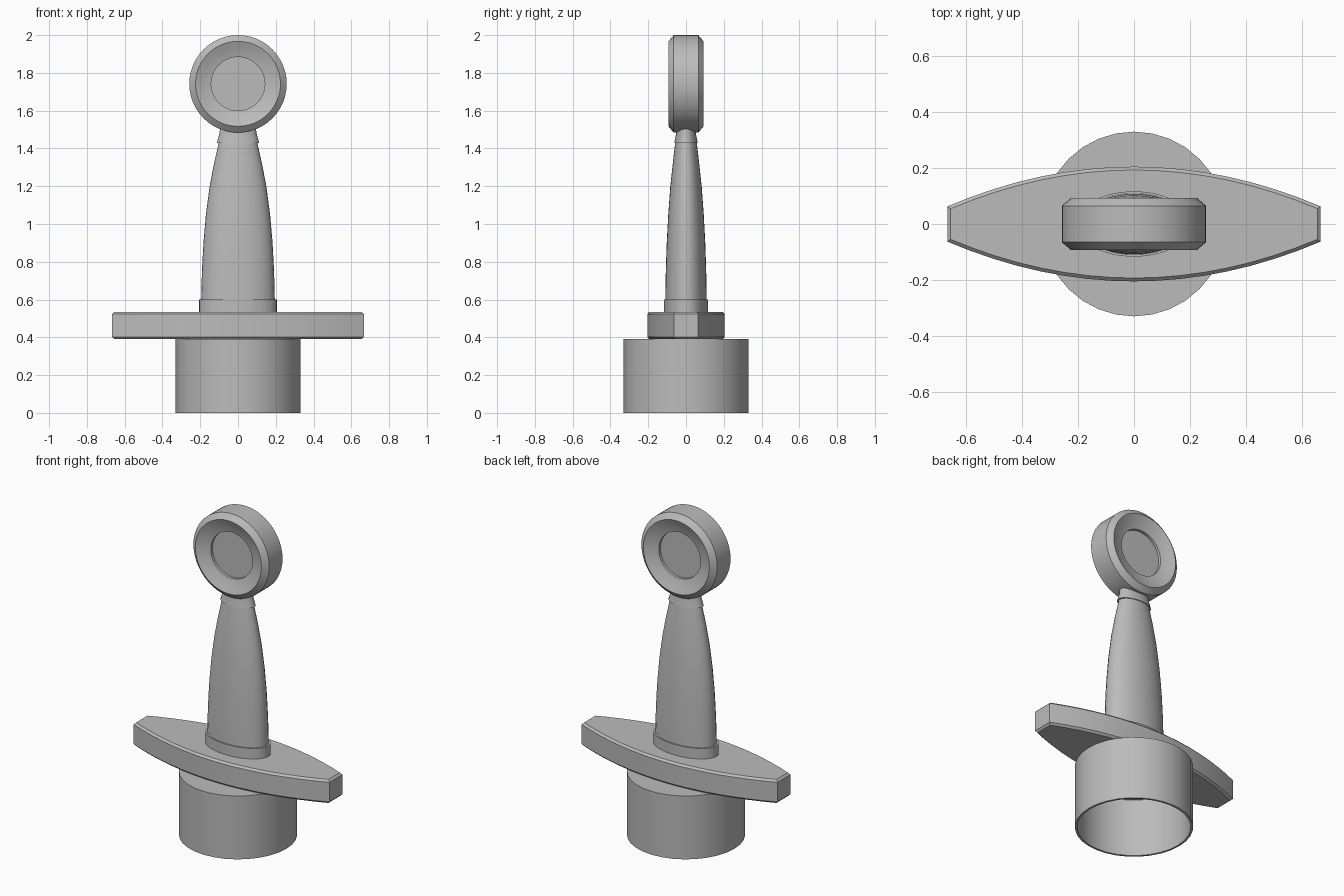
import bpy, bmesh, math

cube = bpy.data.objects.get("Cube")
if cube:
    bpy.data.objects.remove(cube, do_unlink=True)

grey = bpy.data.materials.new("plain grey")
grey.use_nodes = True
COLOUR = (0.5, 0.5, 0.5, 1)
grey.diffuse_color = COLOUR
grey.node_tree.nodes["Principled BSDF"].inputs["Base Color"].default_value = COLOUR


def finish(name, bm, angle=28):
    bmesh.ops.recalc_face_normals(bm, faces=bm.faces)
    mesh = bpy.data.meshes.new(name)
    bm.to_mesh(mesh)
    bm.free()
    mesh.materials.append(grey)
    obj = bpy.data.objects.new(name, mesh)
    bpy.context.collection.objects.link(obj)
    bpy.ops.object.select_all(action='DESELECT')
    obj.select_set(True)
    bpy.context.view_layer.objects.active = obj
    bpy.ops.object.shade_smooth_by_angle(angle=math.radians(angle))
    return obj


def loft(name, rings, sides):
    """Join elliptical rings (half width x, half width y, z), capping both ends."""
    bm = bmesh.new()
    loops = []
    for rx, ry, z in rings:
        angles = [2 * math.pi * i / sides for i in range(sides)]
        loops.append([bm.verts.new((rx * math.cos(a), ry * math.sin(a), z)) for a in angles])
    for low, high in zip(loops, loops[1:]):
        for i in range(sides):
            j = (i + 1) % sides
            bm.faces.new((low[i], low[j], high[j], high[i]))
    bm.faces.new(loops[0])
    bm.faces.new(loops[-1])
    return finish(name, bm)


# Hollow base, open underneath
R, WALL = 0.33, 0.013
loft("base_socket", [(R - WALL, R - WALL, 0.357), (R - WALL, R - WALL, 0),
                     (R, R, 0), (R, R, 0.39)], 32)

# Crossguard: lens-shaped outline with blunt ends and bevelled rims
HALF, MID, END, STEPS = 0.667, 0.205, 0.063, 16
bm = bmesh.new()
xs = [HALF * (2 * i / STEPS - 1) for i in range(STEPS + 1)]
arc = [(x, END + (MID - END) * (1 - (x / HALF) ** 2)) for x in xs]
outline = [(x, -y) for x, y in arc] + [(x, y) for x, y in reversed(arc)]
bottom = bm.faces.new([bm.verts.new((x, y, 0.39)) for x, y in outline])
extruded = bmesh.ops.extrude_face_region(bm, geom=[bottom])
top_verts = [v for v in extruded["geom"] if isinstance(v, bmesh.types.BMVert)]
bmesh.ops.translate(bm, verts=top_verts, vec=(0, 0, 0.145))
if not bottom.is_valid or len(bm.faces) == 2 * STEPS + 3:
    bm.faces.ensure_lookup_table()
rims = [e for e in bm.edges if abs(e.verts[0].co.z - e.verts[1].co.z) < 0.001]
bmesh.ops.bevel(bm, geom=rims, offset=0.012, segments=1, affect='EDGES')
finish("crossguard", bm)

# Grip with a collar at each end
loft("lower_collar", [(0.207, 0.117, 0.53), (0.207, 0.117, 0.6)], 32)
loft("grip", [(0.195, 0.11, 0.59), (0.191, 0.107, 0.75), (0.183, 0.102, 0.9),
              (0.17, 0.094, 1.05), (0.15, 0.083, 1.2), (0.127, 0.07, 1.32),
              (0.1, 0.056, 1.44)], 32)
loft("upper_collar", [(0.112, 0.062, 1.43), (0.098, 0.052, 1.48), (0.092, 0.048, 1.53)], 32)

# Disc pommel: the same dished profile on front and back
face = [(0.142, 0.045), (0.142, 0.062), (0.165, 0.068), (0.195, 0.08),
        (0.225, 0.093), (0.258, 0.065)]
profile = face + [(r, -y) for r, y in reversed(face)]
pommel = loft("pommel", [(r, r, y) for r, y in profile], 48)
pommel.rotation_euler = (math.radians(90), 0, 0)
pommel.location = (0, 0, 1.742)
